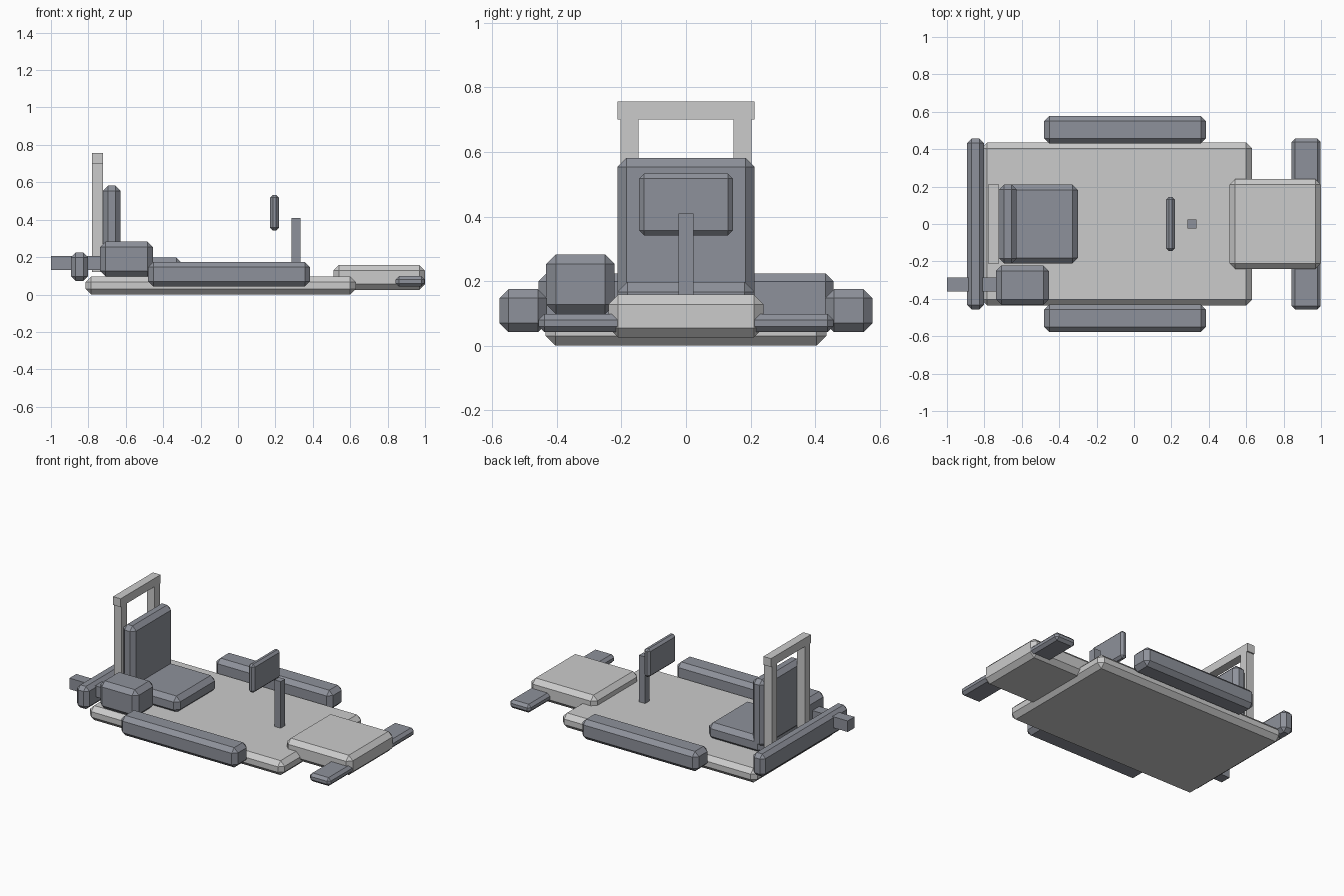
import bpy, bmesh
from mathutils import Vector

if "Cube" in bpy.data.objects:
    bpy.data.objects.remove(bpy.data.objects["Cube"])

dark = bpy.data.materials.new("dark_grey")
dark.diffuse_color = (0.27, 0.285, 0.325, 1)
dark.use_nodes = True
dark.node_tree.nodes["Principled BSDF"].inputs["Base Color"].default_value = dark.diffuse_color


def box(name, x, y, z, chamfer=0.0, mat=None):
    """Box spanning the given (min, max) ranges, with optional flat chamfer."""
    lo, hi = Vector((x[0], y[0], z[0])), Vector((x[1], y[1], z[1]))
    bm = bmesh.new()
    bmesh.ops.create_cube(bm, size=1)
    for v in bm.verts:
        v.co = Vector([v.co[i] * (hi[i] - lo[i]) for i in range(3)])
    if chamfer:
        bmesh.ops.bevel(bm, geom=bm.edges[:], offset=chamfer, segments=1,
                        profile=0.5, affect='EDGES')
    me = bpy.data.meshes.new(name)
    bm.to_mesh(me)
    bm.free()
    ob = bpy.data.objects.new(name, me)
    ob.location = (lo + hi) / 2
    if mat:
        me.materials.append(mat)
    bpy.context.collection.objects.link(ob)
    return ob


# Chassis and nose
box("floor_pan", (-0.815, 0.63), (-0.435, 0.435), (0.0, 0.097), 0.03)
box("nose", (0.51, 1.0), (-0.24, 0.24), (0.025, 0.158), 0.03)

# Bumpers
box("front_bumper", (0.843, 0.998), (-0.457, 0.457), (0.042, 0.098), 0.018, dark)
box("rear_bumper", (-0.893, -0.802), (-0.457, 0.457), (0.072, 0.224), 0.025, dark)

# Side pods and roll hoop posts, mirrored left and right
for s, side in ((-1, "right"), (1, "left")):
    box(f"{side}_side_pod", (-0.48, 0.385), sorted((s * 0.43, s * 0.578)),
        (0.042, 0.175), 0.028, dark)
    box(f"{side}_hoop_post", (-0.78, -0.723), sorted((s * 0.147, s * 0.203)),
        (0.12, 0.70))
box("hoop_top_bar", (-0.78, -0.723), (-0.212, 0.212), (0.70, 0.756))

# Seat
box("seat_base", (-0.71, -0.30), (-0.212, 0.212), (0.085, 0.197), 0.03, dark)
box("seat_back", (-0.722, -0.627), (-0.212, 0.212), (0.13, 0.582), 0.028, dark)

# Engine and exhaust
box("engine", (-0.738, -0.455), (-0.433, -0.221), (0.097, 0.283), 0.03, dark)
box("exhaust", (-1.0, -0.70), (-0.36, -0.287), (0.132, 0.206), 0, dark)

# Steering
box("steering_column", (0.287, 0.333), (-0.023, 0.023), (0.09, 0.41), 0, dark)
box("steering_wheel", (0.172, 0.218), (-0.145, 0.145), (0.342, 0.533), 0.015, dark)
